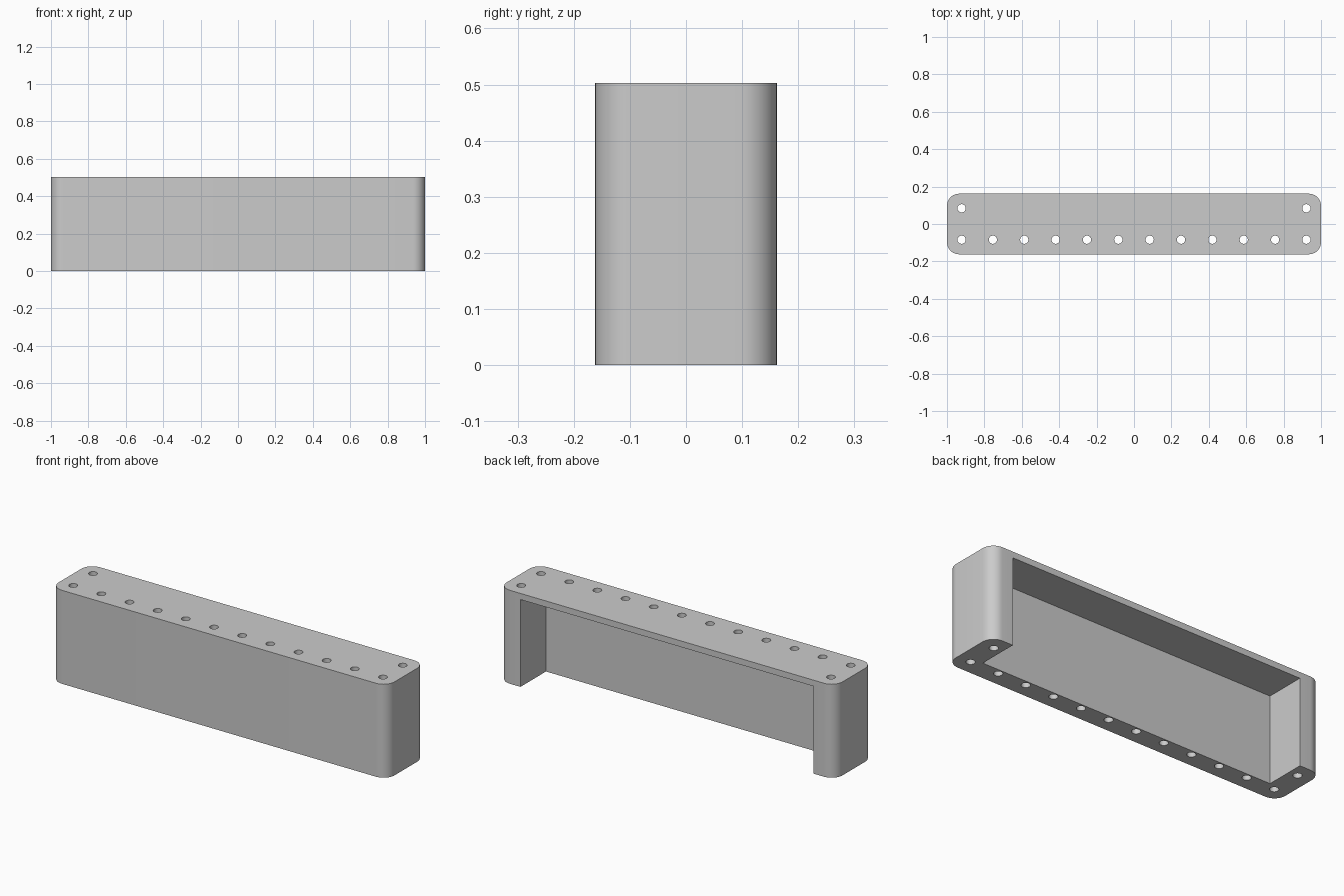
import bpy, bmesh, math
from mathutils import Matrix, Vector

old = bpy.data.objects.get("Cube")
if old:
    bpy.data.objects.remove(old, do_unlink=True)

LENGTH, DEPTH, HEIGHT = 2.0, 0.324, 0.503
CORNER = 0.065
INNER_X = 0.872        # inner face of the end posts
INNER_Y = -0.055       # inner face of the front wall
ROOF = 0.033           # thickness of the top plate
HOLE_X, HOLE_Y, HOLE_R = 0.922, 0.084, 0.022

grey = bpy.data.materials.new("plain grey")
grey.use_nodes = True
colour = (0.6, 0.6, 0.6, 1)
grey.diffuse_color = colour
grey.node_tree.nodes["Principled BSDF"].inputs["Base Color"].default_value = colour


def make_object(name, bm):
    mesh = bpy.data.meshes.new(name)
    bm.to_mesh(mesh)
    bm.free()
    mesh.materials.append(grey)
    obj = bpy.data.objects.new(name, mesh)
    bpy.context.collection.objects.link(obj)
    return obj


def add_box(bm, low, high):
    low, high = Vector(low), Vector(high)
    matrix = Matrix.Translation((low + high) / 2) @ Matrix.Diagonal((*(high - low), 1))
    bmesh.ops.create_cube(bm, size=1, matrix=matrix)


# Body block with rounded upright corners
bm = bmesh.new()
add_box(bm, (-LENGTH / 2, -DEPTH / 2, 0), (LENGTH / 2, DEPTH / 2, HEIGHT))
upright = [e for e in bm.edges if abs(e.verts[0].co.z - e.verts[1].co.z) > 0.1]
bmesh.ops.bevel(bm, geom=upright, offset=CORNER, segments=10, profile=0.5, affect='EDGES')
body = make_object("channel_body", bm)

# Cutter for the recess, open at the back and the bottom
bm = bmesh.new()
add_box(bm, (-INNER_X, INNER_Y, -0.1), (INNER_X, DEPTH, HEIGHT - ROOF))
recess = make_object("recess_cutter", bm)

# Cutter for the upright bolt holes: a full front row and one at each back corner
bm = bmesh.new()
pitch = 2 * HOLE_X / 11
spots = [(-HOLE_X + i * pitch, -HOLE_Y) for i in range(12)]
spots += [(side * HOLE_X, HOLE_Y) for side in (-1, 1)]
for x, y in spots:
    bmesh.ops.create_cone(bm, cap_ends=True, segments=32, radius1=HOLE_R, radius2=HOLE_R,
                          depth=HEIGHT * 2, matrix=Matrix.Translation((x, y, HEIGHT / 2)))
holes = make_object("bolt_hole_cutter", bm)

# Cut the body, then drop the cutters
bpy.ops.object.select_all(action='DESELECT')
bpy.context.view_layer.objects.active = body
body.select_set(True)
for cutter in (recess, holes):
    mod = body.modifiers.new(cutter.name, 'BOOLEAN')
    mod.operation = 'DIFFERENCE'
    mod.solver = 'EXACT'
    mod.object = cutter
    cutter.hide_render = True
    bpy.ops.object.modifier_apply(modifier=mod.name)
    bpy.data.objects.remove(cutter, do_unlink=True)

bpy.ops.object.shade_smooth_by_angle(angle=math.radians(30))
